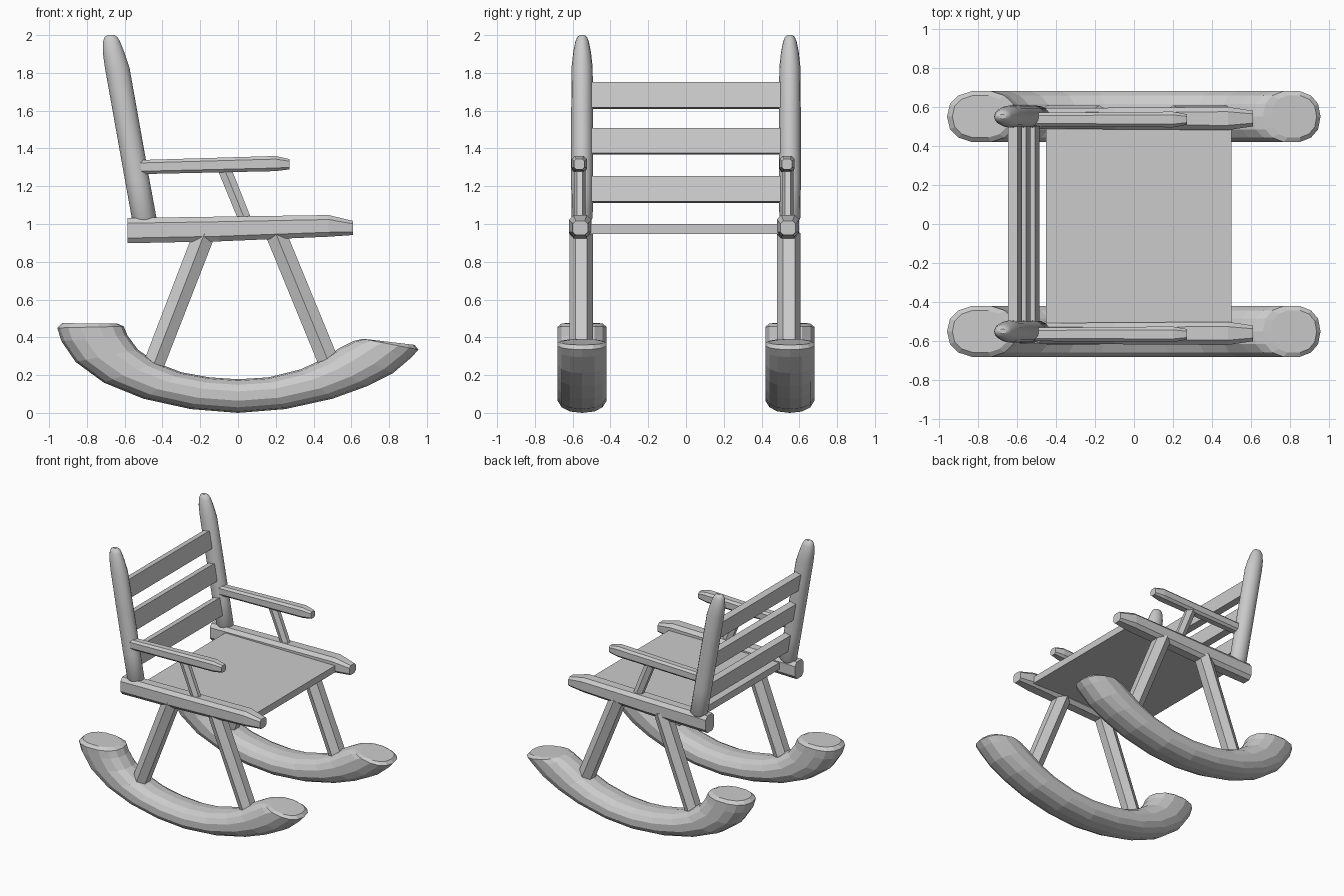
import bpy, bmesh, math

GAP = 0.55  # each side of the chair sits at y = -GAP and y = +GAP


def loft_pair(name, sections, sides, power=1.0, turn=0.0, dy=0.0, smooth=False):
    """Skin rings in the xz plane: (x0, z0, x1, z1, half depth in y); one per chair side."""
    bm = bmesh.new()
    rings = []
    for x0, z0, x1, z1, hy in sections:
        ring = []
        for i in range(sides):
            a = turn + 2 * math.pi * i / sides
            c, s = (math.copysign(abs(v) ** power, v) for v in (math.cos(a), math.sin(a)))
            ring.append(bm.verts.new(((x0 + x1) / 2 + c * (x1 - x0) / 2, dy + s * hy,
                                      (z0 + z1) / 2 + c * (z1 - z0) / 2)))
        rings.append(ring)
    for a, b in zip(rings, rings[1:]):
        for i in range(sides):
            j = (i + 1) % sides
            bm.faces.new((a[i], a[j], b[j], b[i]))
    bm.faces.new(rings[0])
    bm.faces.new(rings[-1])
    bmesh.ops.recalc_face_normals(bm, faces=bm.faces)
    if smooth:
        for f in bm.faces:
            f.smooth = len(f.verts) == 4
    mesh = bpy.data.meshes.new(name)
    bm.to_mesh(mesh)
    bm.free()
    for side, y in (("near", -GAP), ("far", GAP)):
        ob = bpy.data.objects.new(f"{name}_{side}", mesh)
        ob.location.y = y
        bpy.context.collection.objects.link(ob)


def box(name, loc, size, tilt=0.0):
    bpy.ops.mesh.primitive_cube_add(size=1, location=loc, rotation=(0, tilt, 0))
    ob = bpy.context.object
    ob.name = name
    ob.scale = size


# rockers: underside point, upper point, half width
W = 0.133
loft_pair("rocker", [
    (-0.93, 0.475, -0.64, 0.473, 0.11),
    (-0.957, 0.45, -0.605, 0.458, W),
    (-0.935, 0.38, -0.585, 0.41, W),
    (-0.86, 0.27, -0.53, 0.335, W),
    (-0.71, 0.16, -0.43, 0.265, W),
    (-0.5, 0.075, -0.30, 0.215, W),
    (-0.25, 0.02, -0.15, 0.188, W),
    (0, 0.0, 0, 0.178, W),
    (0.25, 0.02, 0.16, 0.188, W),
    (0.5, 0.075, 0.33, 0.23, W),
    (0.68, 0.14, 0.45, 0.285, W),
    (0.82, 0.21, 0.54, 0.345, W),
    (0.92, 0.295, 0.61, 0.38, W),
    (0.955, 0.335, 0.66, 0.392, W),
    (0.935, 0.36, 0.70, 0.388, 0.11)], 14, power=0.85)

# legs
loft_pair("back_leg", [(-0.52, 0.24, -0.40, 0.20, 0.062),
                       (-0.24, 0.97, -0.115, 0.93, 0.062)], 6, turn=math.pi / 6, dy=-0.005)
loft_pair("front_leg", [(0.44, 0.20, 0.56, 0.24, 0.062),
                        (0.14, 0.93, 0.26, 0.97, 0.062)], 6, turn=math.pi / 6, dy=-0.005)

# side rails and armrests, bulging towards the front and cut to a small tip
R = math.sqrt(0.5)
loft_pair("side_rail", [
    (-0.585, 0.895, -0.585, 1.035, 0.055),
    (-0.1, 0.905, -0.1, 1.042, 0.058),
    (0.48, 0.93, 0.48, 1.05, 0.062),
    (0.61, 0.94, 0.61, 1.018, 0.042)], 8, power=0.6, turn=math.pi / 8, dy=-0.01)
loft_pair("armrest", [
    (-0.53, 1.262, -0.53, 1.34, 0.036),
    (0.2, 1.278, 0.2, 1.362, 0.042),
    (0.272, 1.288, 0.272, 1.345, 0.028)], 8, power=0.6, turn=math.pi / 8, dy=-0.015)
loft_pair("arm_support", [(0.005, 1.0, 0.075, 1.03, 0.03),
                          (-0.115, 1.29, -0.04, 1.32, 0.03)], 6, turn=math.pi / 6, dy=-0.012)

# back posts with rounded tips
loft_pair("back_post", [
    (-0.545, 1.005, -0.45, 1.015, 0.042),
    (-0.562, 1.03, -0.432, 1.035, 0.056),
    (-0.598, 1.23, -0.468, 1.23, 0.058),
    (-0.655, 1.55, -0.525, 1.55, 0.058),
    (-0.705, 1.83, -0.575, 1.83, 0.056),
    (-0.716, 1.91, -0.602, 1.91, 0.047),
    (-0.715, 1.965, -0.624, 1.965, 0.036),
    (-0.706, 1.99, -0.638, 1.99, 0.026),
    (-0.69, 2.0, -0.655, 2.0, 0.012)], 16, smooth=True)

# seat board and three back slats
box("seat", (0.025, 0, 0.973), (0.95, 1.02, 0.052))
for i, z in enumerate((1.182, 1.438, 1.68)):
    x = -0.49 - 0.18 * (z - 1.02)
    box(f"back_slat_{i + 1}", (x, 0, z), (0.05, 1.02, 0.135), -math.radians(10.2))
